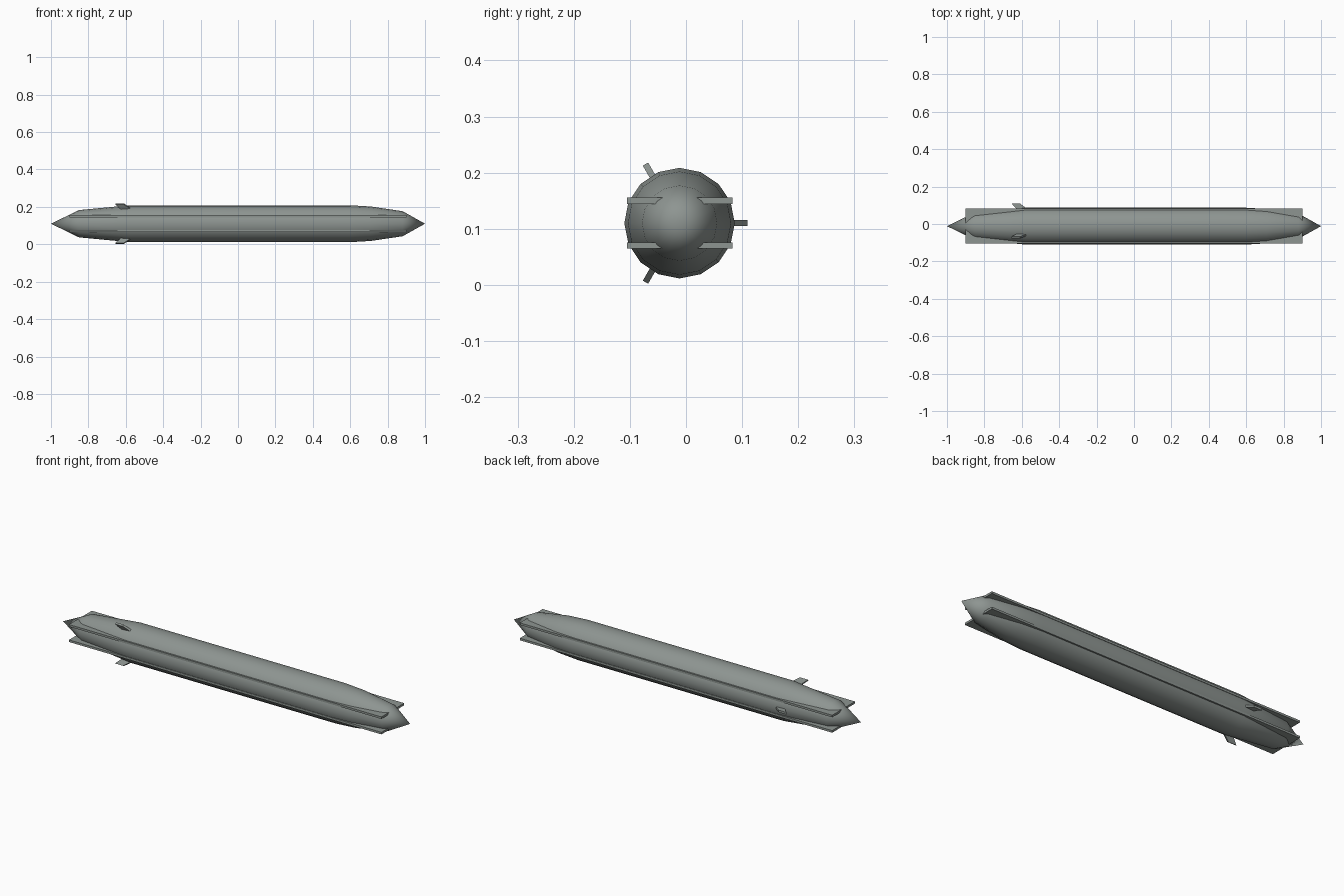
import bpy, bmesh, math
from mathutils import Matrix

cube = bpy.data.objects.get("Cube")
if cube:
    bpy.data.objects.remove(cube, do_unlink=True)

AXIS_Y, AXIS_Z = -0.0115, 0.11
SIDES = 16

grey = bpy.data.materials.new("grey_green_metal")
grey.use_nodes = True
colour = (0.27, 0.30, 0.285, 1)
grey.diffuse_color = colour
grey.node_tree.nodes["Principled BSDF"].inputs["Base Color"].default_value = colour


def finish(bm, name):
    """Turn a bmesh built around the long axis into a placed object."""
    bmesh.ops.recalc_face_normals(bm, faces=bm.faces)
    mesh = bpy.data.meshes.new(name)
    bm.to_mesh(mesh)
    bm.free()
    mesh.materials.append(grey)
    obj = bpy.data.objects.new(name, mesh)
    obj.location = (0, AXIS_Y, AXIS_Z)
    bpy.context.collection.objects.link(obj)
    return obj


# Hull: profile of (x, radius) turned around the long axis
profile = [(-1, 0), (-0.85, 0.073), (-0.58, 0.0985), (0.6, 0.0985),
           (0.71, 0.092), (0.88, 0.067), (1, 0)]
bm = bmesh.new()
points = [bm.verts.new((x, 0, r)) for x, r in profile]
edges = [bm.edges.new(pair) for pair in zip(points, points[1:])]
bmesh.ops.spin(bm, geom=points + edges, cent=(0, 0, 0), axis=(1, 0, 0),
               angle=math.tau, steps=SIDES, use_duplicate=False)
bmesh.ops.remove_doubles(bm, verts=bm.verts, dist=0.0005)
hull = finish(bm, "hull")
bpy.context.view_layer.objects.active = hull
hull.select_set(True)
bpy.ops.object.shade_smooth_by_angle(angle=math.radians(40))
hull.select_set(False)

# Two long flat rails passing through the hull
for name, side in (("upper_rail", 1), ("lower_rail", -1)):
    bm = bmesh.new()
    bmesh.ops.create_cube(bm, size=1, matrix=Matrix.Translation((0, 0, side * 0.04))
                          @ Matrix.Diagonal((1.8, 0.188, 0.011, 1)))
    finish(bm, name)

# Three swept fins spaced evenly around the hull
outline = [(-0.595, 0.08), (-0.575, 0.095), (-0.61, 0.1215),
           (-0.655, 0.1215), (-0.63, 0.095), (-0.61, 0.08)]
for i, name in enumerate(("back_fin", "upper_fin", "lower_fin")):
    bm = bmesh.new()
    face = bm.faces.new([bm.verts.new((x, r, -0.0055)) for x, r in outline])
    new = bmesh.ops.extrude_face_region(bm, geom=[face])["geom"]
    bmesh.ops.translate(bm, vec=(0, 0, 0.011),
                        verts=[v for v in new if isinstance(v, bmesh.types.BMVert)])
    bm.transform(Matrix.Rotation(math.tau * i / 3, 4, "X"))
    finish(bm, name)
